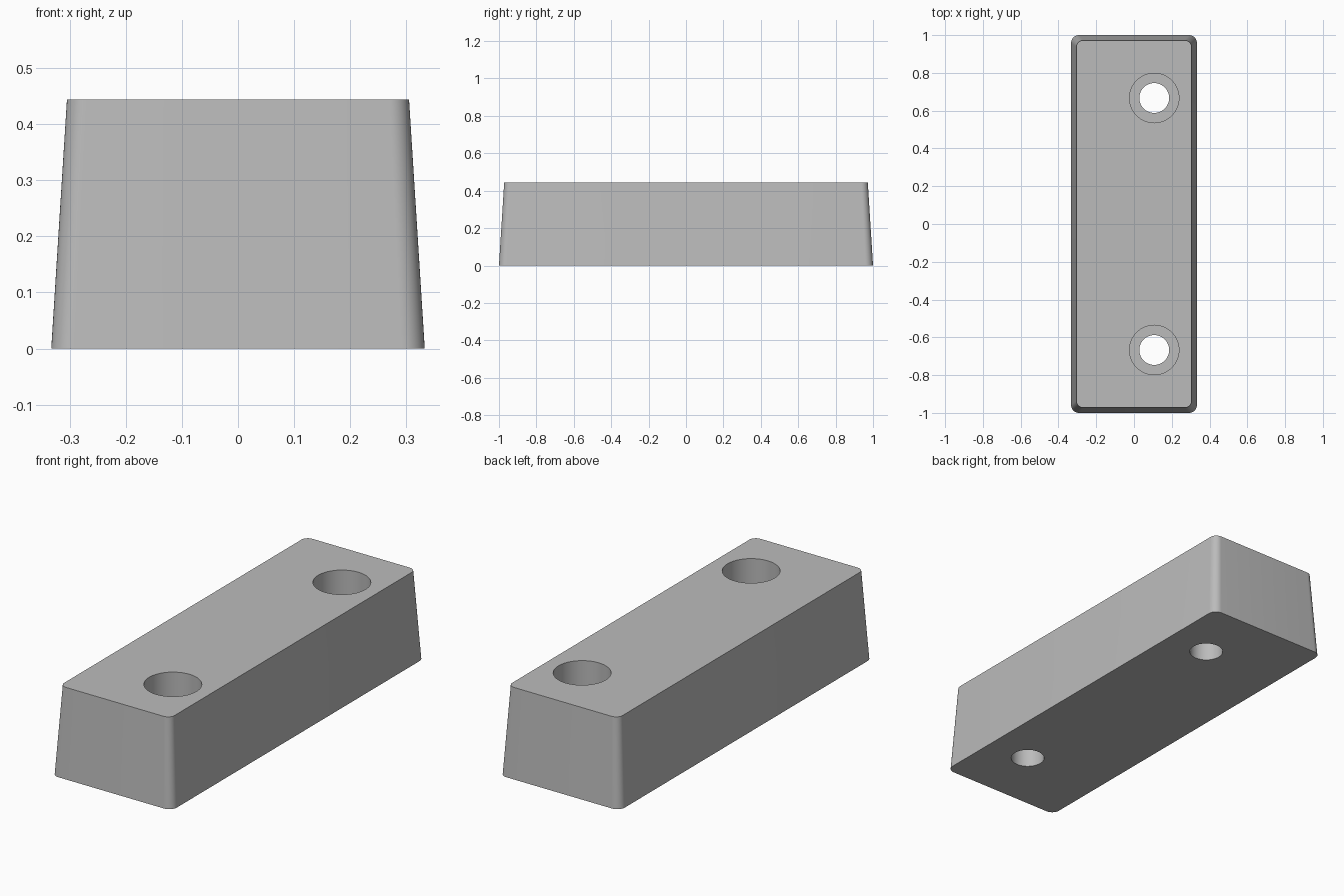
import bpy, bmesh, math

cube = bpy.data.objects.get("Cube")
if cube:
    bpy.data.objects.remove(cube)

HEIGHT = 0.444
SHELF = 0.18          # height of the recess floor
HOLE_X, HOLE_Y = 0.107, 0.667

grey = bpy.data.materials.new("plain grey")
grey.use_nodes = True
colour = (0.5, 0.5, 0.5, 1)
grey.diffuse_color = colour
grey.node_tree.nodes["Principled BSDF"].inputs["Base Color"].default_value = colour


def rounded_ring(bm, half_x, half_y, radius, z, steps=10):
    """Ring of vertices around a rounded rectangle."""
    ring = []
    for corner, (sx, sy) in enumerate([(1, 1), (-1, 1), (-1, -1), (1, -1)]):
        for i in range(steps + 1):
            a = (corner + i / steps) * math.pi / 2
            ring.append(bm.verts.new((sx * (half_x - radius) + radius * math.cos(a),
                                      sy * (half_y - radius) + radius * math.sin(a), z)))
    return ring


def circle_ring(bm, x, y, radius, z, sides=64):
    return [bm.verts.new((x + radius * math.cos(i * math.tau / sides),
                          y + radius * math.sin(i * math.tau / sides), z))
            for i in range(sides)]


def loft(name, make_rings):
    """Closed solid through a stack of matching rings."""
    bm = bmesh.new()
    rings = make_rings(bm)
    for low, high in zip(rings, rings[1:]):
        for i in range(len(low)):
            j = (i + 1) % len(low)
            bm.faces.new((low[i], low[j], high[j], high[i]))
    bm.faces.new(rings[0][::-1])
    bm.faces.new(rings[-1])
    bmesh.ops.recalc_face_normals(bm, faces=bm.faces)
    mesh = bpy.data.meshes.new(name)
    bm.to_mesh(mesh)
    bm.free()
    mesh.materials.append(grey)
    obj = bpy.data.objects.new(name, mesh)
    bpy.context.collection.objects.link(obj)
    return obj


# Tapered block with rounded upright corners
block = loft("tapered_block", lambda bm: [
    rounded_ring(bm, 0.333, 1.0, 0.042, 0),
    rounded_ring(bm, 0.305, 0.972, 0.036, HEIGHT)])

bpy.ops.object.select_all(action="DESELECT")
bpy.context.view_layer.objects.active = block
block.select_set(True)

# Two stepped screw holes: narrow bore below, wide recess above
for side in (-1, 1):
    y = side * HOLE_Y
    cutter = loft("screw_hole_cutter", lambda bm: [
        circle_ring(bm, HOLE_X, y, r, z)
        for r, z in ((0.079, -0.1), (0.079, SHELF), (0.131, SHELF), (0.131, HEIGHT + 0.1))])
    cutter.hide_render = True
    cut = block.modifiers.new("screw_hole", "BOOLEAN")
    cut.operation = "DIFFERENCE"
    cut.solver = "EXACT"
    cut.object = cutter
    bpy.ops.object.modifier_apply(modifier=cut.name)
    bpy.data.objects.remove(cutter)

bpy.ops.object.shade_smooth_by_angle(angle=math.radians(30))
